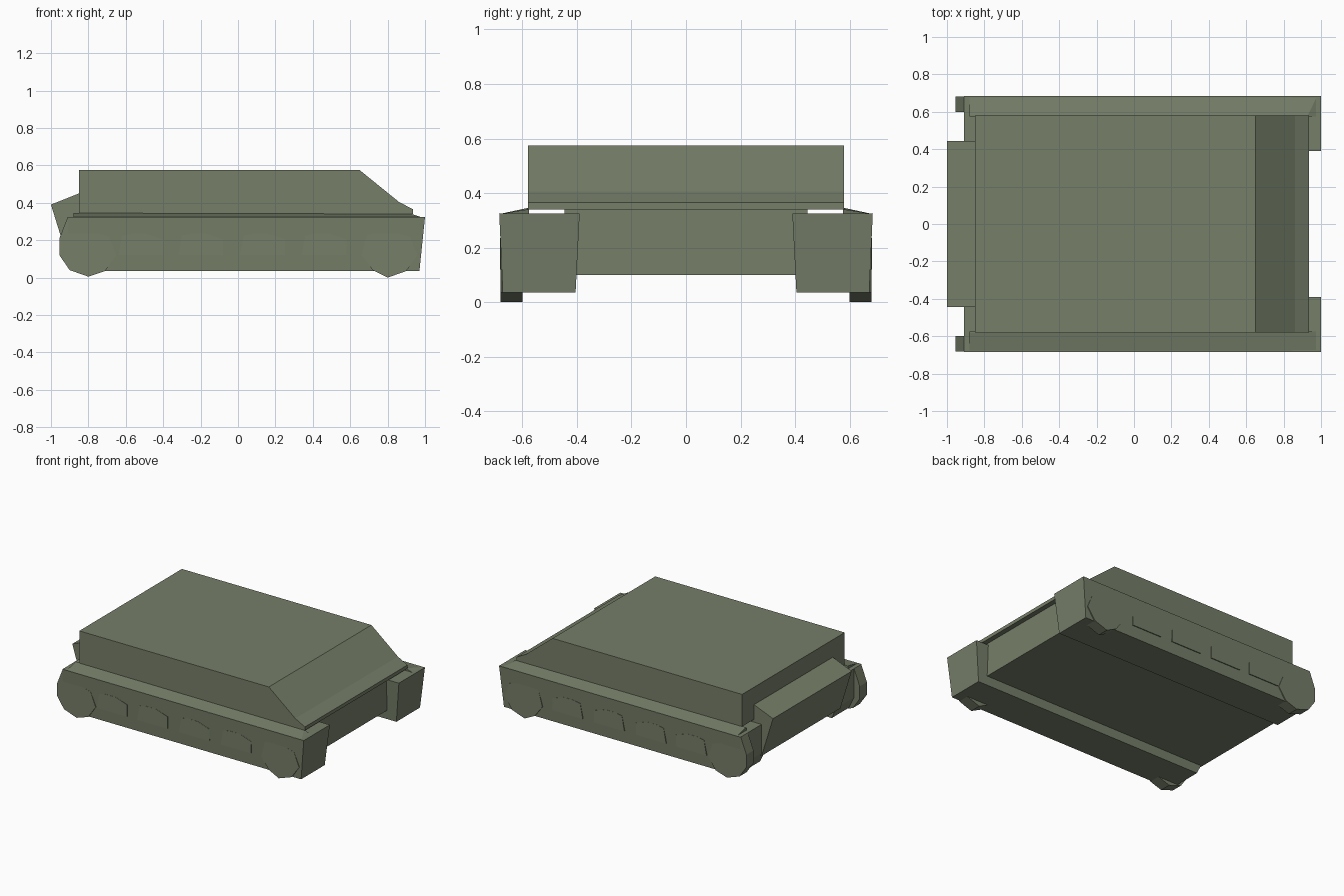
import bpy, bmesh

if "Cube" in bpy.data.objects:
    bpy.data.objects.remove(bpy.data.objects["Cube"])


def prism(name, profile, y0, y1):
    """Extrude an x-z profile across y; y0 and y1 may be numbers or functions of z."""
    f0 = y0 if callable(y0) else (lambda z: y0)
    f1 = y1 if callable(y1) else (lambda z: y1)
    bm = bmesh.new()
    a = [bm.verts.new((x, f0(z), z)) for x, z in profile]
    b = [bm.verts.new((x, f1(z), z)) for x, z in profile]
    n = len(profile)
    bm.faces.new(a)
    bm.faces.new(b[::-1])
    for i in range(n):
        j = (i + 1) % n
        bm.faces.new((a[j], a[i], b[i], b[j]))
    bmesh.ops.recalc_face_normals(bm, faces=bm.faces)
    mesh = bpy.data.meshes.new(name)
    bm.to_mesh(mesh)
    bm.free()
    obj = bpy.data.objects.new(name, mesh)
    bpy.context.collection.objects.link(obj)
    mat = bpy.data.materials.get("olive") or bpy.data.materials.new("olive")
    mat.diffuse_color = (0.18, 0.21, 0.14, 1)
    mat.use_nodes = True
    mat.node_tree.nodes["Principled BSDF"].inputs["Base Color"].default_value = mat.diffuse_color
    mesh.materials.append(mat)
    return obj


def mirrored(side, y):
    """Mirror a y position, or a y(z) function, to the chosen side."""
    return (lambda z: side * y(z)) if callable(y) else side * y


# upper hull with sloped nose
prism("upper_hull", [(-0.85, 0.345), (-0.85, 0.575), (0.65, 0.575),
                     (0.86, 0.405), (0.935, 0.365), (0.935, 0.34), (-0.76, 0.34)], -0.58, 0.58)

# lower hull between the tracks, with the overhanging rear plate
prism("lower_hull", [(-0.91, 0.10), (-1.0, 0.39), (-0.85, 0.45), (-0.80, 0.45),
                     (0.86, 0.38), (0.90, 0.34), (0.90, 0.10)], -0.445, 0.445)


# track walls lean in slightly toward the ground
def outer(z):
    return 0.672 + 0.013 * (z - 0.035) / 0.29


def inner(z):
    return 0.405 - 0.015 * (z - 0.035) / 0.29


track = [(-0.91, 0.325), (1.0, 0.325), (0.97, 0.035), (-0.87, 0.035), (-0.91, 0.12)]
rear_wheel = [(-0.91, 0.325), (-0.955, 0.21), (-0.955, 0.12), (-0.90, 0.04), (-0.80, 0.005),
              (-0.71, 0.035), (-0.65, 0.12), (-0.69, 0.22), (-0.80, 0.25)]
front_wheel = [(0.66, 0.12), (0.72, 0.04), (0.80, 0.0), (0.90, 0.035),
               (0.96, 0.12), (0.92, 0.22), (0.80, 0.25), (0.69, 0.23)]
road_wheel = [(-0.12, 0.12), (0.12, 0.12), (0.12, 0.205), (0.03, 0.235), (-0.05, 0.235), (-0.10, 0.225)]

for side, label in ((-1, "right"), (1, "left")):
    prism(f"{label}_track", track, mirrored(side, inner), mirrored(side, outer))
    prism(f"{label}_rear_wheel", rear_wheel, side * 0.60, side * 0.681)
    prism(f"{label}_front_wheel", front_wheel, side * 0.60, side * 0.681)
    # road wheels
    for i, cx in enumerate((-0.52, -0.20, 0.13, 0.46)):
        prism(f"{label}_road_wheel_{i + 1}", [(cx + x, z) for x, z in road_wheel],
              side * 0.62, side * 0.682)
    # fender sloping from the hull side to the track edge
    prism(f"{label}_fender", [(-0.88, 0.323), (-0.88, 0.345), (0.93, 0.34), (0.98, 0.323)],
          side * 0.575,
          mirrored(side, lambda z: 0.685 if z < 0.33 else 0.582))
